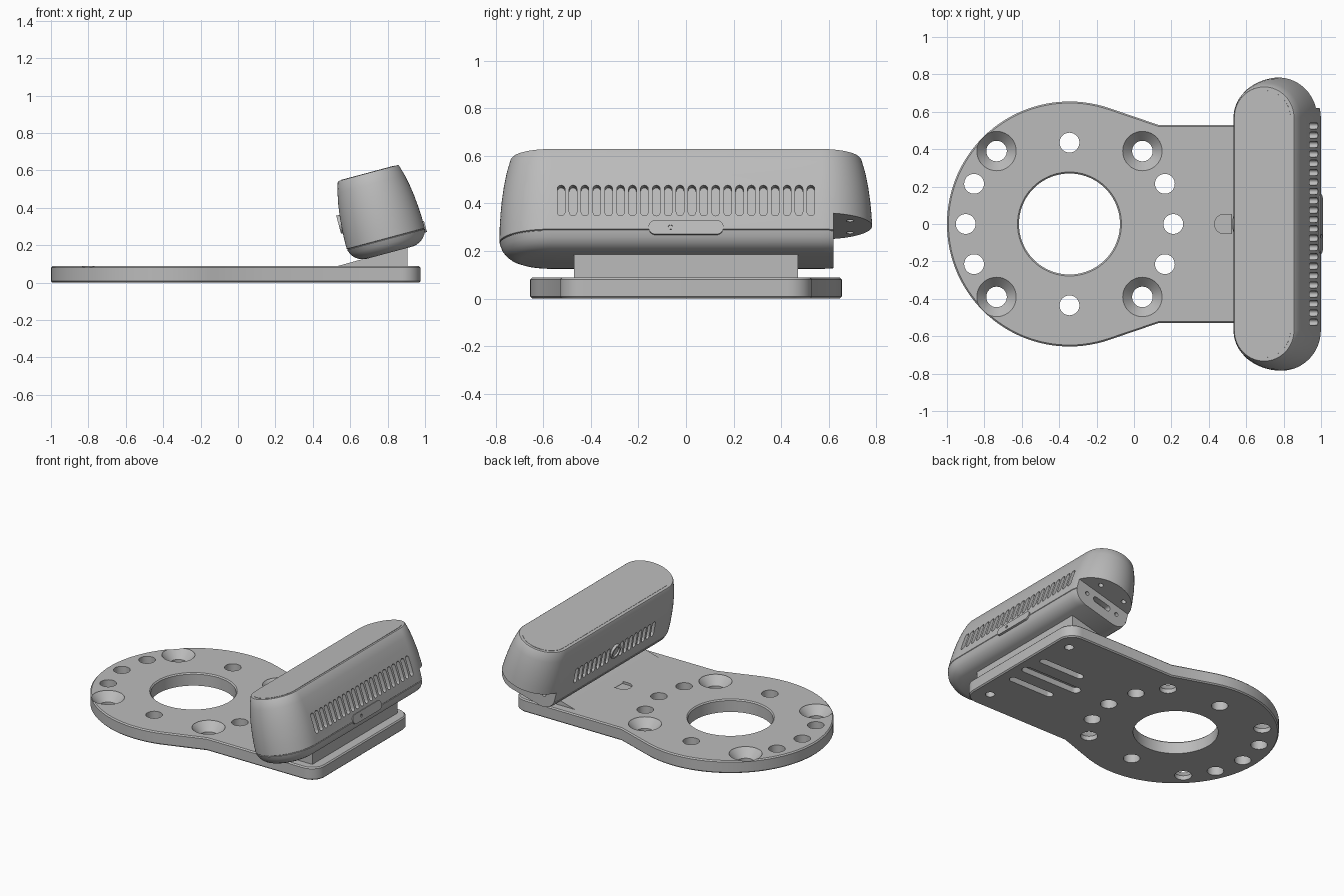
import bpy, bmesh, math
from mathutils import Vector

cube = bpy.data.objects.get("Cube")
if cube:
    bpy.data.objects.remove(cube, do_unlink=True)

grey = bpy.data.materials.new("warm_grey")
grey.use_nodes = True
colour = (0.5, 0.5, 0.5, 1)
grey.diffuse_color = colour
grey.node_tree.nodes["Principled BSDF"].inputs["Base Color"].default_value = colour

TILT = math.radians(15)
CX = -0.345        # ring centre of the base
MID = 0.29         # middle of the housing, across its width


def tilted(u, y, w):
    """Housing coordinates (across, along, up) to world."""
    c, s = math.cos(TILT), math.sin(TILT)
    return Vector((0.53 + u * c - w * s, y, 0.085 + u * s + w * c))


def arc(cx, cy, r, a0, a1, n):
    angles = [math.radians(a0 + (a1 - a0) * i / n) for i in range(n + 1)]
    return [(cx + r * math.cos(a), cy + r * math.sin(a)) for a in angles]


def pill(half, r, n=12):
    """Stadium outline, long along its first coordinate."""
    return arc(half, 0, r, -90, 90, n) + arc(-half, 0, r, 90, 270, n)


def loft(bm, rings):
    rows = [[bm.verts.new(p) for p in ring] for ring in rings]
    n = len(rows[0])
    for a, b in zip(rows, rows[1:]):
        for i in range(n):
            bm.faces.new((a[i], a[(i + 1) % n], b[(i + 1) % n], b[i]))
    bm.faces.new(rows[0][::-1])
    bm.faces.new(rows[-1])


def lathe(bm, x, y, profile, n=40):
    loft(bm, [[(px, py, z) for px, py in arc(x, y, r, 0, 360 - 360 / n, n - 1)]
              for r, z in profile])


def make(name, bm, smooth=True):
    bmesh.ops.remove_doubles(bm, verts=bm.verts, dist=0.00001)
    bmesh.ops.recalc_face_normals(bm, faces=bm.faces)
    mesh = bpy.data.meshes.new(name)
    bm.to_mesh(mesh)
    bm.free()
    mesh.materials.append(grey)
    obj = bpy.data.objects.new(name, mesh)
    bpy.context.collection.objects.link(obj)
    return obj


def activate(obj):
    bpy.ops.object.select_all(action='DESELECT')
    obj.select_set(True)
    bpy.context.view_layer.objects.active = obj


def cut(targets, bm):
    cutter = make("cutter", bm)
    cutter.hide_render = True
    for obj in targets:
        mod = obj.modifiers.new("cut", 'BOOLEAN')
        mod.operation = 'DIFFERENCE'
        mod.solver = 'EXACT'
        mod.object = cutter
        activate(obj)
        bpy.ops.object.modifier_apply(modifier=mod.name)
    bpy.data.objects.remove(cutter, do_unlink=True)


# Base plate: disc that narrows into a rounded neck
def base_outline(inset):
    r, half, end, corner = 0.655 - inset, 0.53 - inset, 0.975 - inset, 0.1 - inset
    dx = 0.475
    t = math.degrees(math.atan2(half, dx) + math.acos(r / math.hypot(dx, half)))
    return (arc(CX, 0, r, t, 360 - t, 72) + [(CX + dx, -half)]
            + arc(end - corner, corner - half, corner, -90, 0, 10)
            + arc(end - corner, half - corner, corner, 0, 90, 10) + [(CX + dx, half)])


bm = bmesh.new()
loft(bm, [[(x, y, z) for x, y in base_outline(i)]
          for z, i in ((0, 0.008), (0.008, 0), (0.08, 0), (0.088, 0.008))])
base = make("base_plate", bm)

# Holes: large opening, bolt holes, countersunk holes, corner holes
bm = bmesh.new()
lathe(bm, CX, 0, ((0.27, -0.02), (0.27, 0.08), (0.29, 0.1)), 72)
for dx, y in ((0.51, 0.215), (0.555, 0), (0, 0.435)):
    for sx in ((-1, 1) if dx else (1,)):
        for sy in ((-1, 1) if y else (1,)):
            lathe(bm, CX + sx * dx, sy * y, ((0.053, -0.02), (0.053, 0.11)))
for sy in (-1, 1):
    for sx in (-1, 1):
        lathe(bm, CX + sx * 0.39, sy * 0.39,
              ((0.055, -0.02), (0.055, 0.03), (0.105, 0.085), (0.107, 0.1)))
    lathe(bm, 0.865, sy * 0.39, ((0.03, -0.02), (0.03, 0.05)), 24)
# Slots under the neck, and the thumb recess on top
for y, x0, x1, r, z0, z1 in ((0, 0.45, 0.92, 0.033, -0.02, 0.04),
                             (0.15, 0.55, 0.9, 0.025, -0.02, 0.04),
                             (-0.15, 0.55, 0.9, 0.025, -0.02, 0.04),
                             (0, 0.43, 0.65, 0.052, 0.072, 0.11)):
    loft(bm, [[((x0 + x1) / 2 + a, y + b, z) for a, b in pill((x1 - x0) / 2 - r, r)]
              for z in (z0, z1)])
cut([base], bm)

# Wedge that tilts the housing
bm = bmesh.new()
loft(bm, [[(0.52, y, 0.08), (0.905, y, 0.08), (0.905, y, 0.192), (0.53, y, 0.088)]
          for y in (-0.47, 0.47)])
wedge = make("support_wedge", bm)


# Housing: two stadium shells meeting at a fine seam
def shell(name, profile):
    bm = bmesh.new()
    loft(bm, [[tilted(MID + b, a, w) for a, b in pill(0.568, h, 32)] for w, h in profile])
    return make(name, bm)


lower = shell("lower_shell", ((0, 0.13), (0.004, 0.15), (0.013, 0.172), (0.027, 0.19),
                              (0.048, 0.206), (0.073, 0.215), (0.075, 0.211), (0.078, 0.211)))
upper = shell("upper_shell", ((0.076, 0.211), (0.079, 0.216), (0.14, 0.2155), (0.2, 0.212),
                              (0.26, 0.2065), (0.32, 0.198), (0.38, 0.186), (0.435, 0.17),
                              (0.441, 0.165)))
top = shell("top_panel", ((0.438, 0.146), (0.443, 0.146)))

# Notch that exposes the connectors at one end
bm = bmesh.new()
loft(bm, [[tilted(u, y, w) for u, y in ((-0.1, 0.62), (0.7, 0.62), (0.7, 0.9), (-0.1, 0.9))]
          for w in (-0.1, 0.15)])
cut([lower, upper], bm)

# Connector slot and pin holes in the notch
bm = bmesh.new()
for u, half, r in ((0, 0.05, 0.02), (-0.125, 0, 0.014), (0.125, 0, 0.014)):
    loft(bm, [[tilted(MID + u + a, y, 0.09 + b) for a, b in pill(half, r)]
              for y in (0.58, 0.66)])
for u in (0.18, 0.375):
    loft(bm, [[tilted(u + a, 0.69 + b, w) for a, b in pill(0, 0.016)] for w in (0.12, 0.19)])
cut([lower, upper], bm)

# Vent slots along both long sides
bm = bmesh.new()
for i in range(22):
    y = -0.525 + 0.05 * i
    sides = [(0.45, 0.56, 0.052)]
    if 0.06 < abs(y) < 0.45:
        sides.append((0.02, 0.12, 0.038))
    for u0, u1, half in sides:
        loft(bm, [[tilted(u, y + b, 0.205 + a) for a, b in pill(half, 0.016, 8)]
                  for u in (u0, u1)])
cut([upper], bm)


# Raised details on the long sides
def side_pill(name, u0, u1, w, half, r):
    bm = bmesh.new()
    loft(bm, [[tilted(u, a, w + b) for a, b in pill(half, r, 16)] for u in (u0, u1)])
    return make(name, bm)


button = side_pill("side_button", 0.49, 0.512, 0.086, 0.127, 0.031)
lens = side_pill("round_port", 0.066, 0.12, 0.215, 0, 0.05)

bm = bmesh.new()
loft(bm, [[tilted(u, b - 0.065, 0.086 + a) for a, b in pill(0, 0.01)] for u in (0.5, 0.53)])
cut([button], bm)
bm = bmesh.new()
loft(bm, [[tilted(u, b, 0.215 + a) for a, b in pill(0, 0.036)] for u in (0.04, 0.078)])
cut([lens], bm)

for obj in (base, wedge, lower, upper, top, button, lens):
    activate(obj)
    bpy.ops.object.shade_smooth_by_angle(angle=math.radians(30))
